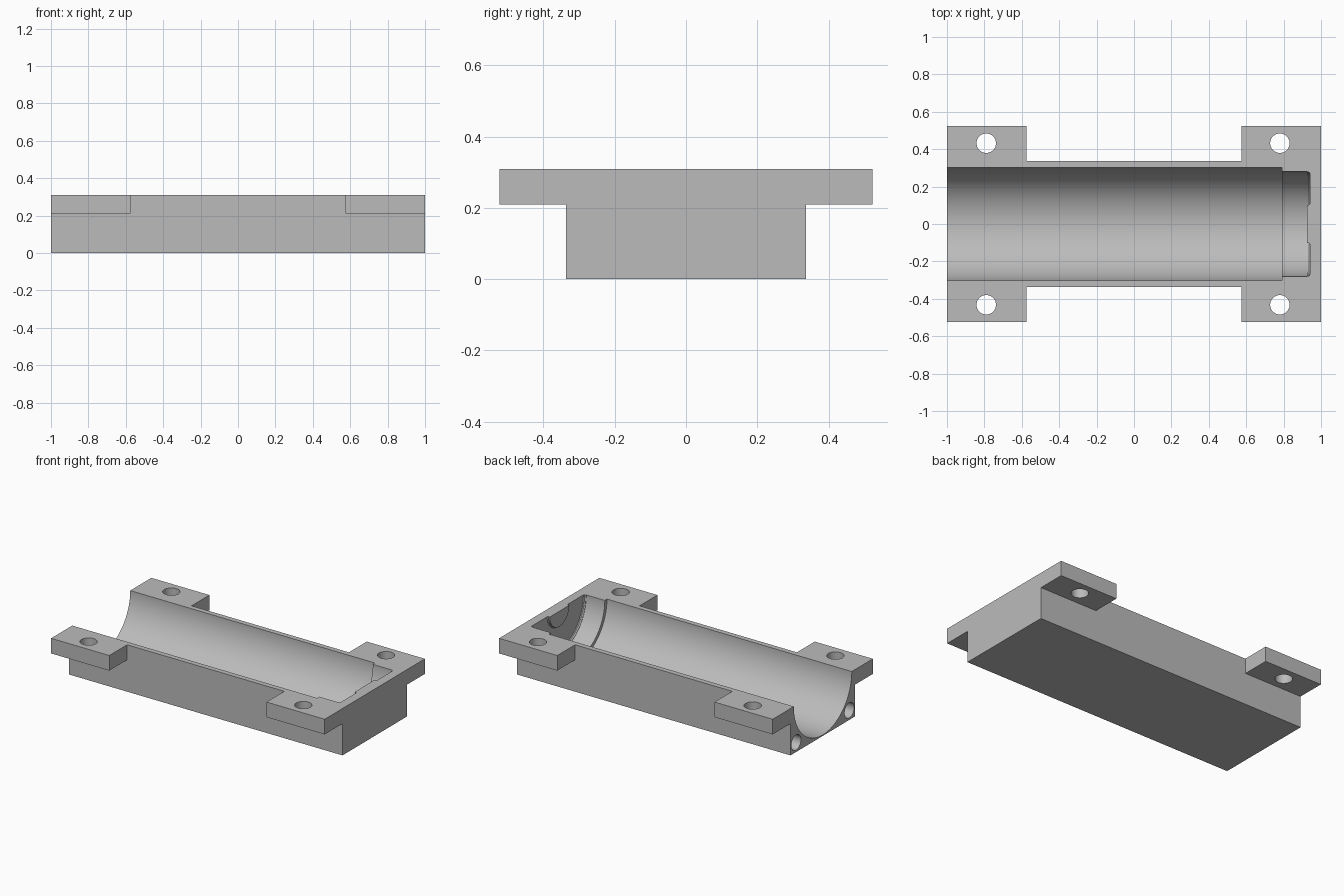
import bpy, bmesh, math
from mathutils import Matrix, Vector

if "Cube" in bpy.data.objects:
    bpy.data.objects.remove(bpy.data.objects["Cube"], do_unlink=True)

TOP = 0.31          # split plane, also the bore axis height
TAB_Z = 0.21        # underside of the mounting tabs
TAB_X = 0.575       # inner edge of the tabs
BODY_Y, TAB_Y = 0.337, 0.523
STEPS = 96

grey = bpy.data.materials.new("plain grey")
grey.use_nodes = True
grey.diffuse_color = (0.5, 0.5, 0.5, 1)
grey.node_tree.nodes["Principled BSDF"].inputs["Base Color"].default_value = (0.5, 0.5, 0.5, 1)


def make_object(name, bm):
    bmesh.ops.recalc_face_normals(bm, faces=bm.faces)
    mesh = bpy.data.meshes.new(name)
    bm.to_mesh(mesh)
    bm.free()
    mesh.materials.append(grey)
    obj = bpy.data.objects.new(name, mesh)
    bpy.context.collection.objects.link(obj)
    return obj


# Body block with four mounting tabs pulled out of its sides
bm = bmesh.new()
bmesh.ops.create_cube(bm, size=1, matrix=Matrix.Translation((0, 0, TOP / 2))
                      @ Matrix.Diagonal((2, 2 * BODY_Y, TOP, 1)))
for point, normal in (((-TAB_X, 0, 0), (1, 0, 0)), ((TAB_X, 0, 0), (1, 0, 0)),
                      ((0, 0, TAB_Z), (0, 0, 1))):
    bmesh.ops.bisect_plane(bm, geom=bm.verts[:] + bm.edges[:] + bm.faces[:],
                           plane_co=point, plane_no=normal)
bm.normal_update()
tabs = [f for f in bm.faces if abs(f.normal.y) > 0.9
        and f.calc_center_median().z > TAB_Z
        and abs(f.calc_center_median().x) > TAB_X]
for face in bmesh.ops.extrude_discrete_faces(bm, faces=tabs)["faces"]:
    for v in face.verts:
        v.co.y = math.copysign(TAB_Y, v.co.y)
bmesh.ops.dissolve_limit(bm, angle_limit=0.01, verts=bm.verts, edges=bm.edges)
body = make_object("cylinder_cradle", bm)

# Stepped bore with an annular groove in its end wall, as (x, radius)
profile = [(-1.2, 0), (-1.2, 0.303), (0.79, 0.303), (0.79, 0.28), (0.925, 0.28),
           (0.925, 0.277), (0.935, 0.277), (0.94, 0.27), (0.94, 0.108),
           (0.935, 0.102), (0.925, 0.102), (0.925, 0)]
bm = bmesh.new()
start = Matrix.Rotation(math.pi / STEPS, 3, 'X')
verts = [bm.verts.new(start @ Vector((x, r, 0)) + Vector((0, 0, TOP))) for x, r in profile]
edges = [bm.edges.new(pair) for pair in zip(verts, verts[1:])]
bmesh.ops.spin(bm, geom=verts + edges, cent=(0, 0, TOP), axis=(1, 0, 0),
               angle=math.tau, steps=STEPS)
bmesh.ops.remove_doubles(bm, verts=bm.verts, dist=0.0001)


def add_hole(center, radius, depth, rotation=Matrix()):
    bmesh.ops.create_cone(bm, cap_ends=True, segments=40, radius1=radius, radius2=radius,
                          depth=depth, matrix=Matrix.Translation(center) @ rotation)


# Bolt holes through the tabs and blind holes in the open end
for side in (-1, 1):
    for x in (-0.79, 0.78):
        add_hole((x, side * 0.432, 0.26), 0.052, 0.3)
    add_hole((-1, side * 0.278, 0.063), 0.05, 0.6, Matrix.Rotation(math.pi / 2, 4, 'Y'))
cutter = make_object("bore_cutter", bm)
cutter.hide_render = True

# Cut everything out of the block and tidy up
cut = body.modifiers.new("bore and holes", 'BOOLEAN')
cut.operation = 'DIFFERENCE'
cut.solver = 'EXACT'
cut.object = cutter
bpy.ops.object.select_all(action='DESELECT')
bpy.context.view_layer.objects.active = body
body.select_set(True)
bpy.ops.object.modifier_apply(modifier=cut.name)
bpy.data.objects.remove(cutter, do_unlink=True)
bpy.ops.object.shade_smooth_by_angle(angle=math.radians(30))
